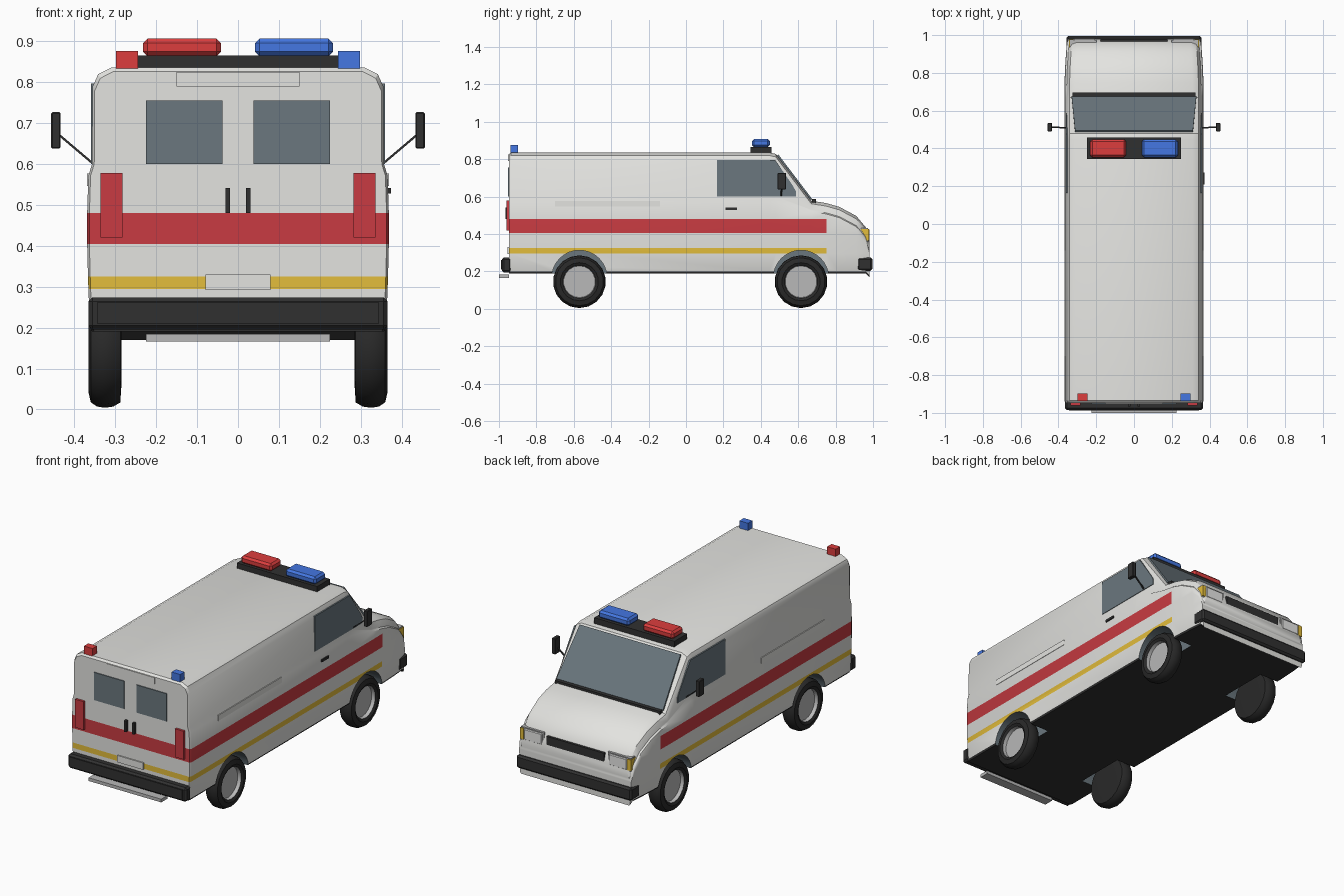
import bpy, bmesh, math
from mathutils import Vector, Matrix

if "Cube" in bpy.data.objects:
    bpy.data.objects.remove(bpy.data.objects["Cube"])


def material(name, *rgb):
    m = bpy.data.materials.new(name)
    m.use_nodes = True
    m.diffuse_color = (*rgb, 1)
    m.node_tree.nodes["Principled BSDF"].inputs["Base Color"].default_value = (*rgb, 1)
    return m


white = material("white paint", .77, .77, .745)
red = material("red stripe", .58, .044, .054)
yellow = material("yellow stripe", .77, .51, .045)
glass = material("tinted glass", .145, .185, .209)
black = material("black plastic", .03, .03, .03)
beacon_red = material("red beacon", .72, .048, .048)
beacon_blue = material("blue beacon", .058, .184, .76)
grey = material("wheel grey", .48, .48, .48)
rubber = material("tyre rubber", .022, .022, .022)
lens = material("clear lens", .83, .83, .82)


def finish(name, bm, *mats):
    bmesh.ops.recalc_face_normals(bm, faces=bm.faces)
    mesh = bpy.data.meshes.new(name)
    bm.to_mesh(mesh)
    bm.free()
    for m in mats:
        mesh.materials.append(m)
    ob = bpy.data.objects.new(name, mesh)
    bpy.context.collection.objects.link(ob)
    return ob


def smooth(ob, degrees=35):
    bpy.ops.object.select_all(action='DESELECT')
    bpy.context.view_layer.objects.active = ob
    ob.select_set(True)
    bpy.ops.object.shade_smooth_by_angle(angle=math.radians(degrees))


def box(name, xs, ys, zs, mat, bevel=0):
    """Box from its extents on each axis."""
    bm = bmesh.new()
    size = Vector((abs(r[1] - r[0]) for r in (xs, ys, zs)))
    mid = Vector((sum(r) / 2 for r in (xs, ys, zs)))
    bmesh.ops.create_cube(bm, size=1, matrix=Matrix.Translation(mid) @ Matrix.Diagonal((*size, 1)))
    if bevel:
        bmesh.ops.bevel(bm, geom=bm.edges[:], offset=bevel, segments=1, affect='EDGES')
    return finish(name, bm, mat)


def prism(name, points, push, mat):
    """Flat outline extruded along a vector."""
    bm = bmesh.new()
    face = bm.faces.new([bm.verts.new(p) for p in points])
    out = bmesh.ops.extrude_face_region(bm, geom=[face])["geom"]
    bmesh.ops.translate(bm, vec=push, verts=[v for v in out if isinstance(v, bmesh.types.BMVert)])
    return finish(name, bm, mat)


def lathe(name, profile, centre, mats, segments=16, rule=None):
    """Turn (radius, x) points round the x axis."""
    bm = bmesh.new()
    rings = []
    for r, x in profile:
        rings.append([bm.verts.new(centre + Vector((x, r * math.sin(a), r * math.cos(a))))
                      for a in (math.tau * i / segments for i in range(segments))])
    for k, (a, b) in enumerate(zip(rings, rings[1:])):
        for i in range(segments):
            j = (i + 1) % segments
            f = bm.faces.new((a[i], a[j], b[j], b[i]))
            f.material_index = rule(k) if rule else 0
    for ring, k in ((rings[0], 0), (rings[-1], len(rings))):
        f = bm.faces.new(ring)
        f.material_index = rule(k) if rule else 0
    return finish(name, bm, *mats)


# Body: cross-sections (half width, height, least drop below the roof line)
section = [(.357, .19, .2), (.362, .2, .19), (.366, .295, .13), (.367, .325, .1), (.369, .405, .078),
           (.369, .48, .066), (.366, .572, .058), (.357, .6, .052), (.356, .79, .047),
           (.342, .82, .016), (.31, .836, 0)]
# Stations along the body: y, roof height, width scale
stations = [(-.947, .826, .985), (-.935, .836, 1), (.445, .836, 1), (.48, .828, 1), (.67, .578, 1),
            (.75, .565, .997), (.82, .545, .99), (.91, .497, .975), (.96, .437, .96), (.98, .37, .94)]
band_material = {0: 1, 2: 3, 4: 2}
bm = bmesh.new()
rings = []
for y, top, scale in stations:
    half = [(w * scale, min(z, top - drop)) for w, z, drop in section]
    rings.append([[bm.verts.new((s * w, y, z)) for w, z in half] for s in (-1, 1)])
last = len(section) - 1
for n, (a, b) in enumerate(zip(rings, rings[1:])):
    for side in (0, 1):
        for i in range(last):
            f = bm.faces.new((a[side][i], a[side][i + 1], b[side][i + 1], b[side][i]))
            if stations[n + 1][0] < .76 or i == 0:
                f.material_index = band_material.get(i, 0)
    for i in (0, last):
        f = bm.faces.new((a[0][i], a[1][i], b[1][i], b[0][i]))
        f.material_index = 1 if i == 0 else 0
for ring in (rings[0], rings[-1]):
    for i in range(last):
        f = bm.faces.new((ring[0][i], ring[0][i + 1], ring[1][i + 1], ring[1][i]))
        f.material_index = band_material.get(i, 0) if ring is rings[0] else 0
body = finish("body", bm, white, black, red, yellow, glass)

# Wheel arches cut into the body
for y in (-.57, .615):
    for s in (-1, 1):
        cutter = lathe("arch_cutter", [(.148, s * .24), (.148, s * .45)], Vector((0, y, .165)), [glass], 32)
        cutter.hide_render = True
        bpy.context.view_layer.objects.active = body
        mod = body.modifiers.new("arch", 'BOOLEAN')
        mod.object = cutter
        mod.operation = 'DIFFERENCE'
        mod.solver = 'EXACT'
        mod.material_mode = 'TRANSFER'
        bpy.ops.object.modifier_apply(modifier=mod.name)
        bpy.data.objects.remove(cutter)
smooth(body, 30)

# Wheels: tyre with a recessed grey rim
tyre = [(.03, .338), (.085, .338), (.088, .358), (.102, .366), (.128, .36), (.138, .345), (.141, .325),
        (.138, .305), (.128, .288), (.085, .285)]
for end, y in (("rear", -.57), ("front", .615)):
    for side, s in (("right", -1), ("left", 1)):
        wheel = lathe(f"{end}_{side}_wheel", [(r, s * x) for r, x in tyre], Vector((0, y, .145)),
                      [rubber, grey], 18, lambda k: 1 if k < 2 else 0)
        smooth(wheel, 30)

# Windscreen and its lower trim
prism("windscreen", [(-.312, .487, .819), (.312, .487, .819), (.33, .668, .581), (-.33, .668, .581)],
      (0, .007, .0055), glass)
box("windscreen_trim", (-.325, .325), (.674, .696), (.565, .586), black)

# Parts repeated on both sides
window = [(.165, .6), (.165, .797), (.476, .797), (.57, .66), (.587, .63), (.587, .6)]
for side, s in (("right", -1), ("left", 1)):
    prism(side + "_cab_window", [(s * .352, y, z) for y, z in window], (s * .008, 0, 0), glass)
    box(side + "_door_rail", (s * .355, s * .369), (-.7, -.14), (.546, .577), white)
    box(side + "_rear_window", (s * .038, s * .225), (-.952, -.944), (.6, .755), glass)
    box(side + "_rear_handle", (s * .019, s * .031), (-.965, -.945), (.48, .542), black)
    box(side + "_tail_light", (s * .283, s * .336), (-.96, -.93), (.42, .578), red)
    box(side + "_headlight_frame", (s * .198, s * .34), (.93, .974), (.358, .432), grey)
    box(side + "_headlight", (s * .206, s * .318), (.94, .981), (.364, .426), lens, .004)
    box(side + "_indicator", (s * .32, s * .343), (.93, .978), (.364, .426), yellow)
    box(side + "_mirror", (s * .434, s * .457), (.49, .535), (.638, .727), black, .003)
    prism(side + "_mirror_arm", [(s * .355, .505, .605), (s * .355, .513, .605), (s * .355, .513, .598),
                                 (s * .355, .505, .598)], (s * .085, .004, .072), black)
box("left_door_handle", (.362, .374), (.21, .272), (.528, .541), black)

# Nose
box("grille", (-.178, .178), (.94, .979), (.362, .42), black)
box("front_bumper", (-.357, .357), (.915, .996), (.203, .275), black, .01)

# Tail
box("rear_bumper", (-.366, .366), (-.984, -.935), (.195, .274), black, .01)
box("bumper_panel", (-.345, .345), (-.988, -.98), (.21, .262), black)
box("rear_step", (-.225, .225), (-1, -.945), (.166, .184), grey)
box("number_plate", (-.08, .08), (-.954, -.945), (.292, .33), white)
box("rear_header_panel", (-.15, .15), (-.952, -.94), (.79, .825), white)

# Roof lights
box("light_bar", (-.248, .248), (.345, .457), (.83, .866), black)
for name, s, mat in (("red", -1, beacon_red), ("blue", 1, beacon_blue)):
    box(name + "_roof_beacon", (s * .042, s * .232), (.353, .448), (.864, .907), mat, .011)
    box(name + "_rear_beacon", (s * .245, s * .298), (-.937, -.898), (.83, .877), mat)
